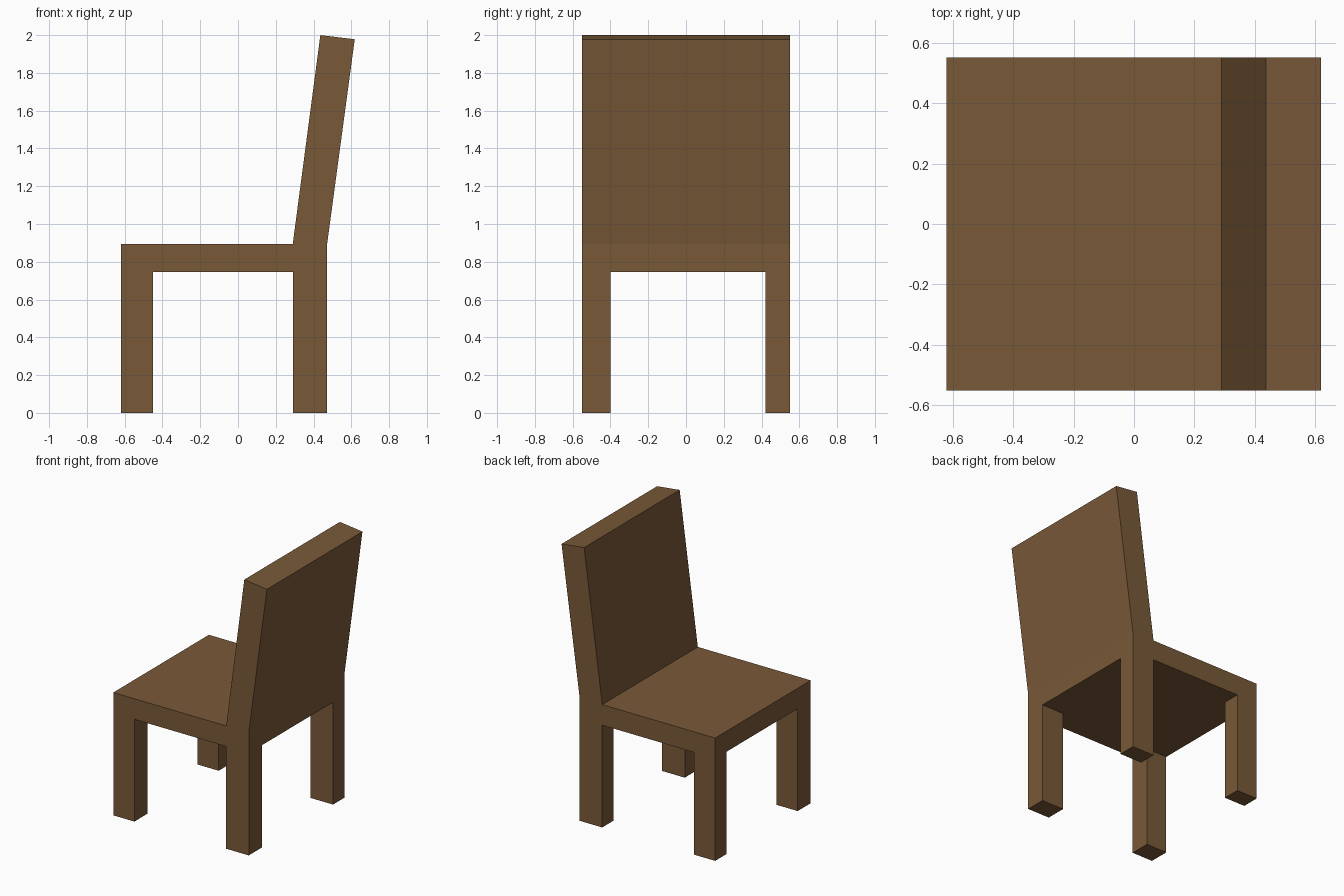
import bpy, bmesh, math

if "Cube" in bpy.data.objects:
    bpy.data.objects.remove(bpy.data.objects["Cube"])

XS = [-0.62, -0.45, 0.29, 0.472]
YS = [-0.55, -0.40, 0.42, 0.55]
ZS = [0.0, 0.745, 0.895]
BACK_TOP = {2: (0.436, 2.0), 3: (0.618, 1.978)}   # leaning top edge of the backrest


def corner(i, j, k):
    if k == 3:
        x, z = BACK_TOP[i]
        return (x, YS[j], z)
    return (XS[i], YS[j], ZS[k])


# Solid cells of the chair: (column in x, column in y, layer in z)
legs = [(i, j, 0) for i in (0, 2) for j in (0, 2)]
seat = [(i, j, 1) for i in range(3) for j in range(3)]
back = [(2, j, 2) for j in range(3)]

# Collect outer faces only: a wall shared by two cells cancels out
SIDES = [((0, 0, 0), (0, 1, 0), (1, 1, 0), (1, 0, 0)),
         ((0, 0, 1), (1, 0, 1), (1, 1, 1), (0, 1, 1)),
         ((0, 0, 0), (1, 0, 0), (1, 0, 1), (0, 0, 1)),
         ((0, 1, 0), (0, 1, 1), (1, 1, 1), (1, 1, 0)),
         ((0, 0, 0), (0, 0, 1), (0, 1, 1), (0, 1, 0)),
         ((1, 0, 0), (1, 1, 0), (1, 1, 1), (1, 0, 1))]
walls = {}
for cell in legs + seat + back:
    for side in SIDES:
        loop = [tuple(c + d for c, d in zip(cell, off)) for off in side]
        key = frozenset(loop)
        if key in walls:
            del walls[key]
        else:
            walls[key] = loop

# One continuous wooden body, coplanar faces merged
bm = bmesh.new()
verts = {}
for loop in walls.values():
    for p in loop:
        if p not in verts:
            verts[p] = bm.verts.new(corner(*p))
    bm.faces.new([verts[p] for p in loop])
bmesh.ops.recalc_face_normals(bm, faces=bm.faces)
bmesh.ops.dissolve_limit(bm, angle_limit=math.radians(1),
                         verts=bm.verts, edges=bm.edges)
mesh = bpy.data.meshes.new("chair_body")
bm.to_mesh(mesh)
bm.free()

# Brown wood
wood = bpy.data.materials.new("wood")
wood.diffuse_color = (0.19, 0.10, 0.04, 1.0)
wood.use_nodes = True
wood.node_tree.nodes["Principled BSDF"].inputs["Base Color"].default_value = wood.diffuse_color
mesh.materials.append(wood)

chair = bpy.data.objects.new("chair_body", mesh)
bpy.context.collection.objects.link(chair)
